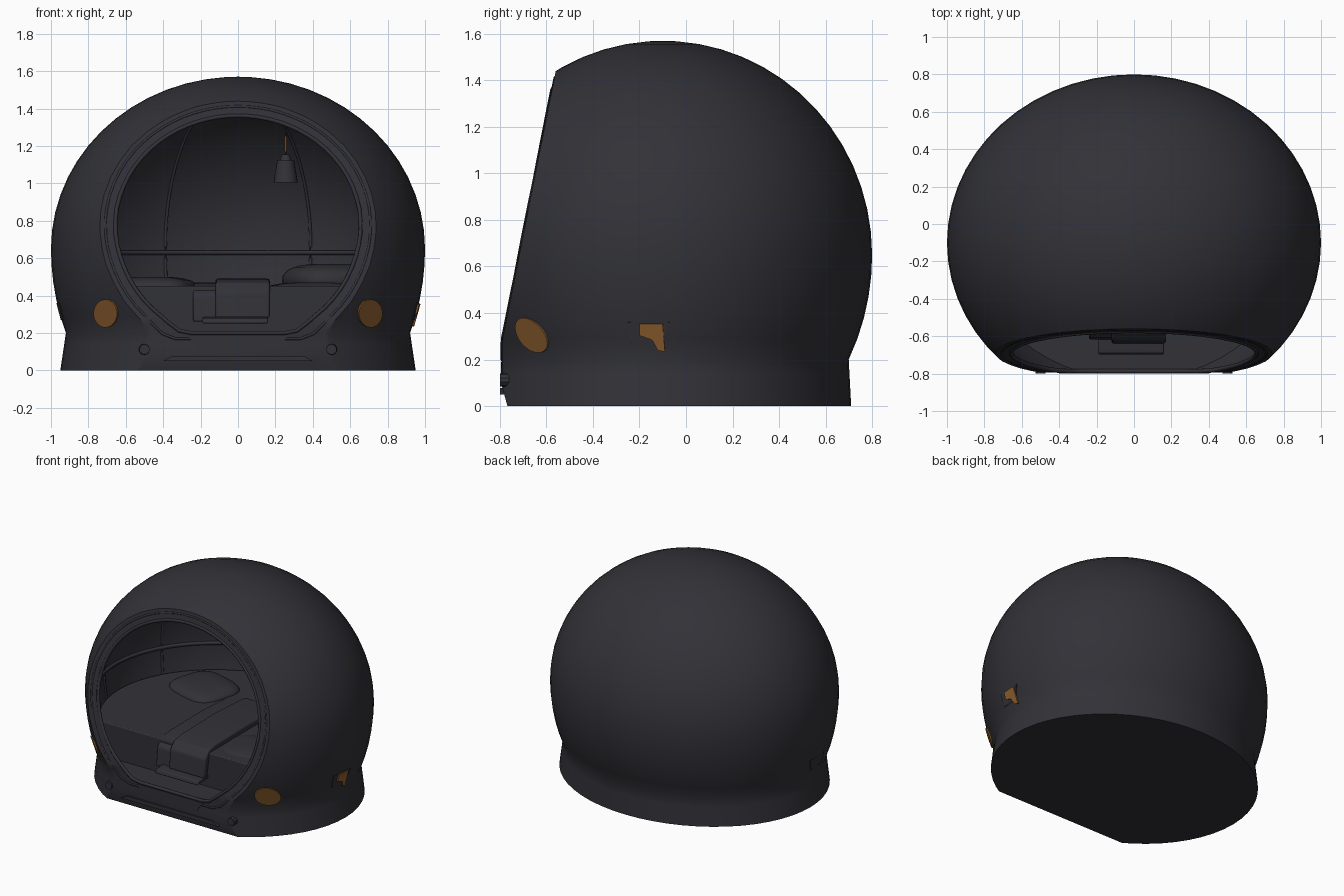
import bpy, bmesh, math
from mathutils import Vector

if "Cube" in bpy.data.objects:
    bpy.data.objects.remove(bpy.data.objects["Cube"])

CY, CZ, SEG = -0.1, 0.65, 56


def material(name, rgb):
    m = bpy.data.materials.new(name)
    m.diffuse_color = (*rgb, 1)
    m.use_nodes = True
    m.node_tree.nodes["Principled BSDF"].inputs["Base Color"].default_value = m.diffuse_color
    return m


DARK = material("charcoal", (0.031, 0.031, 0.039))
AMBER = material("amber", (0.27, 0.115, 0.028))


def radii(z, off=0.0):
    """Half width and half depth of the dome at height z, shrunk by off."""
    if z < 0.2 and off == 0:
        a = radii(0.2)
        t = (0.2 - z) / 0.2
        return a[0] + (0.95 - a[0]) * t, a[1] + (0.81 - a[1]) * t
    d = z - CZ
    hx, hy = (0.92, 0.92) if d > 0 else (1.15, 0.98)
    f = lambda h: math.sqrt(max(0, 1 - (d / (h - off)) ** 2))
    return (1 - off) * f(hx), (0.9 - off) * f(hy)


def surface(x, z, off=0.0, side=-1):
    rx, ry = radii(z, off)
    return Vector((x, CY + side * ry * math.sqrt(max(0, 1 - (x / rx) ** 2)), z))


def finish(bm, name, mat=DARK, angle=35):
    bmesh.ops.recalc_face_normals(bm, faces=bm.faces)
    me = bpy.data.meshes.new(name)
    bm.to_mesh(me)
    bm.free()
    ob = bpy.data.objects.new(name, me)
    bpy.context.collection.objects.link(ob)
    me.materials.append(mat)
    smooth(ob, angle)
    return ob


def smooth(ob, angle=35):
    bpy.ops.object.select_all(action='DESELECT')
    ob.select_set(True)
    bpy.context.view_layer.objects.active = ob
    bpy.ops.object.shade_smooth_by_angle(angle=math.radians(angle))


def modify(ob, kind, **props):
    mod = ob.modifiers.new(kind.lower(), kind)
    for k, v in props.items():
        setattr(mod, k, v)
    bpy.context.view_layer.objects.active = ob
    bpy.ops.object.modifier_apply(modifier=mod.name)
    smooth(ob)


def dome(heights, off=0.0, pole=None):
    """Closed stack of elliptical rings."""
    bm = bmesh.new()
    rows = []
    for z in heights:
        rx, ry = radii(z, off)
        rows.append([bm.verts.new((rx * math.cos(a), CY + ry * math.sin(a), z))
                     for a in (2 * math.pi * i / SEG for i in range(SEG))])
    for a, b in zip(rows, rows[1:]):
        for i in range(SEG):
            j = (i + 1) % SEG
            bm.faces.new((a[i], a[j], b[j], b[i]))
    bm.faces.new(rows[0][::-1])
    if pole:
        top = bm.verts.new((0, CY, pole))
        for i in range(SEG):
            bm.faces.new((rows[-1][i], rows[-1][(i + 1) % SEG], top))
    else:
        bm.faces.new(rows[-1])
    return bm


def slice_off(bm, co, no):
    """Cut away what lies along no and close the cut."""
    r = bmesh.ops.bisect_plane(bm, geom=bm.verts[:] + bm.edges[:] + bm.faces[:],
                               plane_co=co, plane_no=no, clear_outer=True)
    edges = [e for e in r['geom_cut'] if isinstance(e, bmesh.types.BMEdge)]
    bmesh.ops.contextual_create(bm, geom=edges)


def tube(name, pts, r, closed=False, mat=DARK, sides=6):
    bm = bmesh.new()
    n, rows = len(pts), []
    for i, p in enumerate(pts):
        a = pts[(i - 1) % n] if closed or i else p
        b = pts[(i + 1) % n] if closed or i < n - 1 else p
        q = (b - a).to_track_quat('Z', 'Y')
        rows.append([bm.verts.new(p + q @ Vector((r * math.cos(t), r * math.sin(t), 0)))
                     for t in (2 * math.pi * k / sides for k in range(sides))])
    for i in range(n if closed else n - 1):
        a, b = rows[i], rows[(i + 1) % n]
        for k in range(sides):
            m = (k + 1) % sides
            bm.faces.new((a[k], a[m], b[m], b[k]))
    if not closed:
        bm.faces.new(rows[0])
        bm.faces.new(rows[-1])
    return finish(bm, name, mat, 70)


def prism(name, outline, axis, lo, hi, mat=DARK, bevel=0.0):
    """Extrude a 2D outline along axis 0 (x, outline is y,z) or 1 (y, outline is x,z)."""
    bm = bmesh.new()
    put = lambda u, v, w: (w, u, v) if axis == 0 else (u, w, v)
    a = [bm.verts.new(put(u, v, lo)) for u, v in outline]
    b = [bm.verts.new(put(u, v, hi)) for u, v in outline]
    bm.faces.new(a)
    bm.faces.new(b)
    for i in range(len(a)):
        j = (i + 1) % len(a)
        bm.faces.new((a[i], a[j], b[j], b[i]))
    ob = finish(bm, name, mat)
    if bevel:
        modify(ob, 'BEVEL', width=bevel, segments=3)
    return ob


def cone(name, r1, r2, depth, loc, along=(0, 0, 1), sides=20):
    bm = bmesh.new()
    bmesh.ops.create_cone(bm, cap_ends=True, segments=sides, radius1=r1, radius2=r2, depth=depth)
    bmesh.ops.transform(bm, matrix=Vector(along).to_track_quat('Z', 'Y').to_matrix().to_4x4(),
                        verts=bm.verts)
    bmesh.ops.translate(bm, vec=loc, verts=bm.verts)
    return finish(bm, name)


def cushion(name, loc, size, turn=0.0):
    bm = bmesh.new()
    bmesh.ops.create_uvsphere(bm, u_segments=28, v_segments=14, radius=1)
    for v in bm.verts:
        c = Vector([math.copysign(abs(t) ** p, t) * s
                    for t, p, s in zip(v.co, (0.6, 0.6, 0.9), size)])
        v.co = Vector((c.x * math.cos(turn) - c.y * math.sin(turn),
                       c.x * math.sin(turn) + c.y * math.cos(turn), c.z)) + Vector(loc)
    return finish(bm, name, DARK, 60)


# Outer shell: flared base, dome, sloped face plane and upright chin
arc = lambda top, a0, n: [CZ + top * math.sin(math.radians(a0 + (86 - a0) * i / n)) for i in range(n + 1)]
bm = dome([0, 0.07, 0.14, 0.2, 0.29, 0.38, 0.47, 0.56] + arc(0.92, 0, 14), 0, 1.57)
FACE, SLOPE = Vector((0, -0.56, 1.44)), Vector((0, -1.06, 0.21)).normalized()
slice_off(bm, FACE, SLOPE)
slice_off(bm, (0, -0.79, 0.1), (0, -1, 0))
slice_off(bm, (0, -0.79, 0.08), Vector((0, -1, -0.28)))
shell = finish(bm, "shell")

# Hollow cabin
cutter = finish(dome([0.2, 0.29, 0.38, 0.47, 0.56] + arc(0.86, 0, 14), 0.06, 1.51), "cabin_cutter")
modify(shell, 'BOOLEAN', object=cutter, operation='DIFFERENCE', solver='EXACT')
bpy.data.objects.remove(cutter)

# Seal rings around the opening
def face_y(z):
    return max(-0.79, FACE.y + (z - FACE.z) * 0.21 / 1.06)


def rim(off, low):
    pts = []
    for i in range(64):
        a = 2 * math.pi * i / 64
        lo, hi = 0.0, 1.0
        for _ in range(30):
            r = (lo + hi) / 2
            x, z = r * math.cos(a), 0.8 + r * math.sin(a)
            rx, ry = radii(z, off) if z < CZ + 0.92 - off else (0, 0)
            inside = z > low and rx > 0 and (x / rx) ** 2 + ((face_y(z) - CY) / ry) ** 2 < 1
            lo, hi = (r, hi) if inside else (lo, r)
        pts.append(Vector((lo * math.cos(a), face_y(0.8 + lo * math.sin(a)) + 0.004,
                           0.8 + lo * math.sin(a))))
    return pts


tube("outer_seal", rim(0.022, 0.17), 0.008, True)
tube("inner_seal", rim(0.058, 0.2), 0.012, True)

# Cabin wall ribs and belt ledge
def wall(deg, z, off=0.062):
    rx, ry = radii(z, off)
    a = math.radians(deg)
    return Vector((rx * math.sin(a), CY + ry * math.cos(a), z))


for deg in (-100, -62, -24.5, 24.5, 62, 100):
    tube("wall_rib", [wall(deg, 0.3 + 0.06 * i) for i in range(20)], 0.009)
tube("belt_ledge", [wall(-125 + 5 * i, 0.63) for i in range(51)], 0.014)

# Mattress filling the cabin floor
bm = dome([0.19, 0.3, 0.4, 0.45], 0.075)
slice_off(bm, (0, -0.58, 0), (0, -1, 0))
modify(finish(bm, "mattress"), 'BEVEL', width=0.025, segments=3, limit_method='ANGLE')

# Draped blanket, folded edge, front tray and pillows
drape = [(0.25, 0.44), (0.25, 0.47), (-0.1, 0.49), (-0.5, 0.485), (-0.58, 0.47),
         (-0.625, 0.42), (-0.64, 0.28), (-0.6, 0.28), (-0.57, 0.42)]
prism("blanket", drape, 0, -0.12, 0.17, bevel=0.012)
prism("blanket_fold", [(y + 0.02, z - 0.02) for y, z in drape], 0, -0.24, -0.11, bevel=0.012)
prism("tray", [(-0.57, 0.26), (-0.57, 0.29), (-0.69, 0.28), (-0.7, 0.25)], 0, -0.19, 0.16, bevel=0.008)
cushion("right_pillow", (0.5, 0.0, 0.48), (0.24, 0.28, 0.09), 0.3)
cushion("left_pillow", (-0.45, 0.25, 0.44), (0.22, 0.2, 0.06), -0.3)
cushion("quilt", (0.4, -0.32, 0.42), (0.26, 0.2, 0.05), 0.2)

# Hanging lamp
cone("lamp_shade", 0.065, 0.045, 0.12, (0.255, 0.05, 1.065))
cone("lamp_cap", 0.03, 0.02, 0.03, (0.255, 0.05, 1.14))
tube("lamp_cord", [Vector((0.255, 0.05, z)) for z in (1.15, 1.3, 1.46)], 0.004)
tube("lamp_wire", [Vector((0.255, 0.05, z)) for z in (1.17, 1.21, 1.25)], 0.006, mat=AMBER)

# Chin trim and bolts
prism("chin_trim", [(-0.4, 0.05), (0.4, 0.05), (0.35, 0.078), (-0.35, 0.078)], 1, -0.8, -0.77)
prism("chin_panel", [(-0.22, 0.12), (0.22, 0.12), (0.27, 0.19), (-0.27, 0.19)], 1, -0.796, -0.77)
for s in (-1, 1):
    cone("bolt", 0.032, 0.028, 0.05, (0.5 * s, -0.775, 0.112), (0, -1, 0), 10)

# Amber marker discs hugging the shell
def patch(name, pts, mat, lift):
    """Thin fan plate through points lying on the shell."""
    bm = bmesh.new()
    mid = sum(pts, Vector()) / len(pts)
    out = Vector((mid.x, (mid.y - CY) / 0.81, (mid.z - CZ) * 0.5)).normalized()
    rings = [[bm.verts.new(p + out * d) for p in pts] for d in (lift, -0.002)]
    bm.faces.new(rings[0])
    for i in range(len(pts)):
        j = (i + 1) % len(pts)
        bm.faces.new((rings[0][i], rings[0][j], rings[1][j], rings[1][i]))
    return finish(bm, name, mat)


for s in (-1, 1):
    ring = [2 * math.pi * i / 24 for i in range(24)]
    patch("marker_disc", [surface(s * (0.705 + 0.063 * math.cos(a)), 0.305 + 0.075 * math.sin(a))
                          for a in ring], AMBER, 0.007)


# Side vents, the right one with an amber flag
def on_side(s, y, z):
    rx, ry = radii(z)
    return Vector((s * rx * math.sqrt(1 - ((y - CY) / ry) ** 2), y, z))


for s in (-1, 1):
    patch("side_vent", [on_side(s, y, z) for y, z in
                        ((-0.25, 0.36), (-0.07, 0.36), (-0.1, 0.27), (-0.235, 0.27))], DARK, 0.004)
patch("side_flag", [on_side(1, y, z) for y, z in
                    ((-0.2, 0.355), (-0.1, 0.355), (-0.09, 0.235), (-0.12, 0.24),
                     (-0.145, 0.285), (-0.2, 0.305))], AMBER, 0.009)
